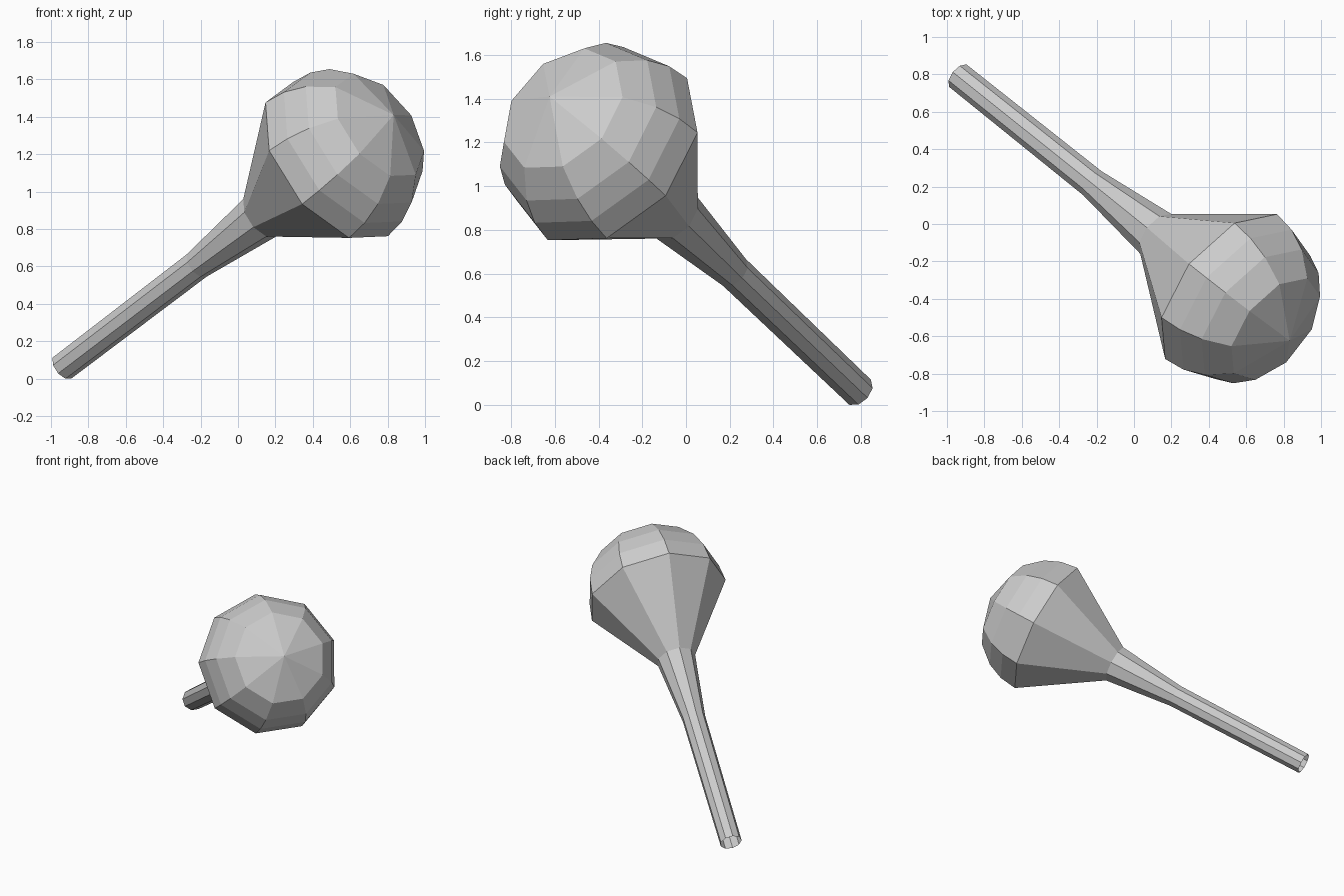
import bpy, bmesh, math
from mathutils import Vector, Matrix

if "Cube" in bpy.data.objects:
    bpy.data.objects.remove(bpy.data.objects["Cube"])

SIDES = 9
R = 0.497
# Tilted frame: the axis runs from the stem end to the dome tip
axis = Vector((0.671, -0.536, 0.511)).normalized()
side = Vector((-0.42, 0.296, 0.855))
side = (side - axis * side.dot(axis)).normalized()
other = axis.cross(side)
frame = Matrix((side, other, axis)).transposed().to_4x4()
frame.translation = (0.502, -0.36, 1.158)

# Profile (radius, height): stem, neck, flare, then the dome rings
profile = [(0.077, -2.143), (0.082, -1.07), (0.137, -0.56)]
profile += [(R * math.cos(math.radians(a)), R * math.sin(math.radians(a)))
            for a in (0, 15, 30, 49)]

bm = bmesh.new()
rings = []
for r, h in profile:
    rings.append([bm.verts.new((r * math.cos(2 * math.pi * i / SIDES),
                                r * math.sin(2 * math.pi * i / SIDES), h))
                  for i in range(SIDES)])
# Side walls, open at the stem end
for a, b in zip(rings, rings[1:]):
    for i in range(SIDES):
        j = (i + 1) % SIDES
        bm.faces.new((a[i], a[j], b[j], b[i]))
# Dome tip fan
tip = bm.verts.new((0, 0, R * 0.99))
top = rings[-1]
for i in range(SIDES):
    bm.faces.new((top[i], top[(i + 1) % SIDES], tip))

bm.transform(frame)
mesh = bpy.data.meshes.new("bulb_with_stem")
bm.to_mesh(mesh)
bm.free()
obj = bpy.data.objects.new("bulb_with_stem", mesh)
bpy.context.collection.objects.link(obj)
